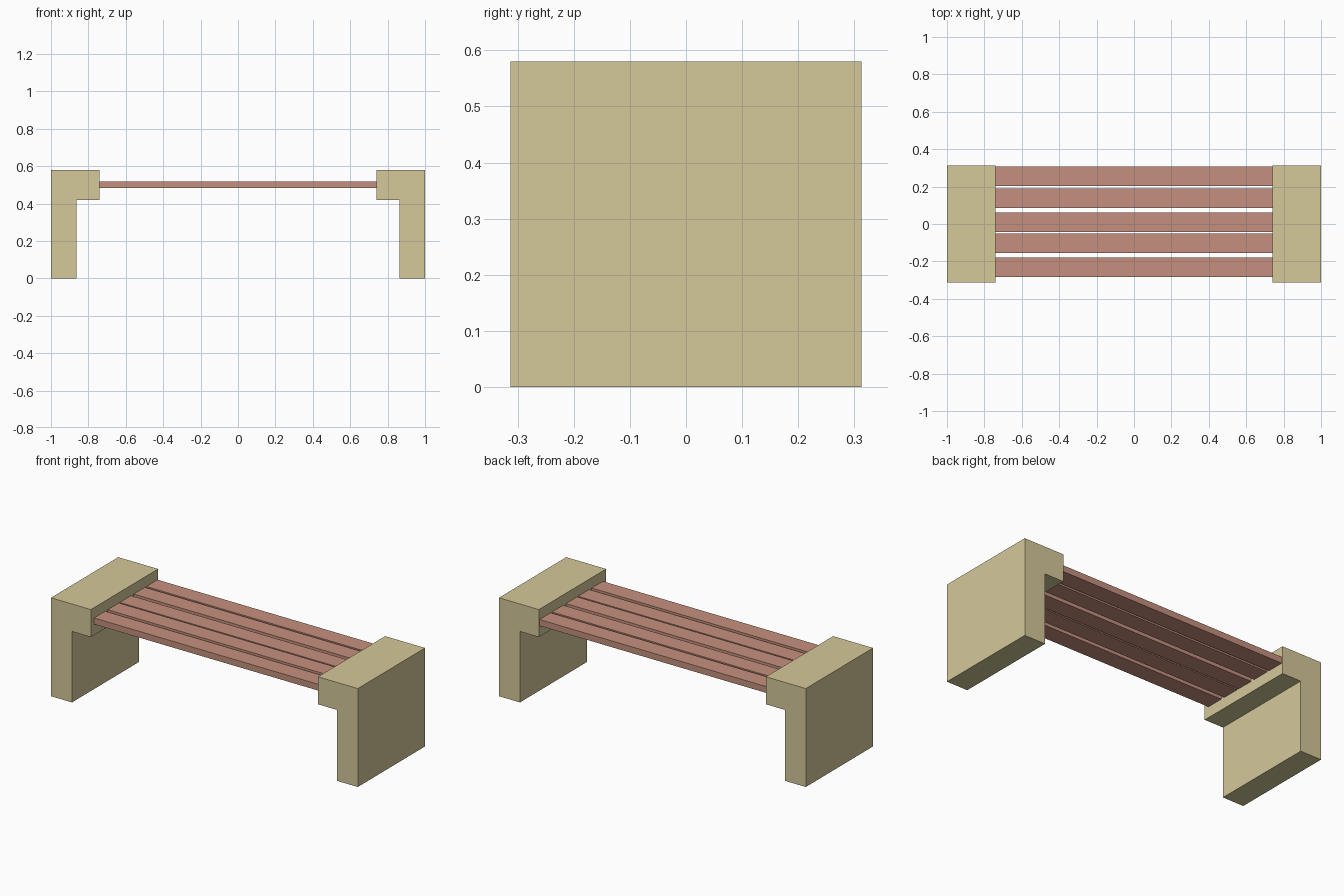
import bpy

if "Cube" in bpy.data.objects:
    bpy.data.objects.remove(bpy.data.objects["Cube"])


def material(name, color):
    mat = bpy.data.materials.new(name)
    mat.diffuse_color = color
    mat.use_nodes = True
    mat.node_tree.nodes["Principled BSDF"].inputs["Base Color"].default_value = mat.diffuse_color
    return mat


def prism(name, profile, axis, start, end, mat):
    """Extrude a closed 2D profile along x (profile in y,z) or y (profile in x,z)."""
    def point(u, v, w):
        return (w, u, v) if axis == "x" else (u, w, v)
    n = len(profile)
    verts = [point(u, v, w) for w in (start, end) for u, v in profile]
    faces = [tuple(range(n)), tuple(range(2 * n - 1, n - 1, -1))]
    faces += [(i, i + n, (i + 1) % n + n, (i + 1) % n) for i in range(n)]
    mesh = bpy.data.meshes.new(name)
    mesh.from_pydata(verts, [], faces)
    mesh.materials.append(mat)
    obj = bpy.data.objects.new(name, mesh)
    bpy.context.collection.objects.link(obj)
    # Make all normals point outwards
    import bmesh
    bm = bmesh.new()
    bm.from_mesh(mesh)
    bmesh.ops.recalc_face_normals(bm, faces=bm.faces)
    bm.to_mesh(mesh)
    bm.free()
    return obj


stone = material("stone", (0.66, 0.58, 0.32, 1))
wood = material("wood", (0.56, 0.28, 0.21, 1))

# L-shaped end supports, mirrored left and right
support = [(1, 0), (1, 0.58), (0.74, 0.58), (0.74, 0.418), (0.863, 0.418), (0.863, 0)]
for side, name in ((-1, "left_support"), (1, "right_support")):
    prism(name, [(side * x, z) for x, z in support], "y", -0.313, 0.313, stone)

# Unevenly spaced seat slats
for i, y in enumerate((-0.231, -0.104, 0.009, 0.138, 0.255)):
    w, z0, z1 = 0.052, 0.482, 0.519
    prism(f"seat_slat_{i + 1}", [(y - w, z0), (y + w, z0), (y + w, z1), (y - w, z1)],
          "x", -0.742, 0.742, wood)
